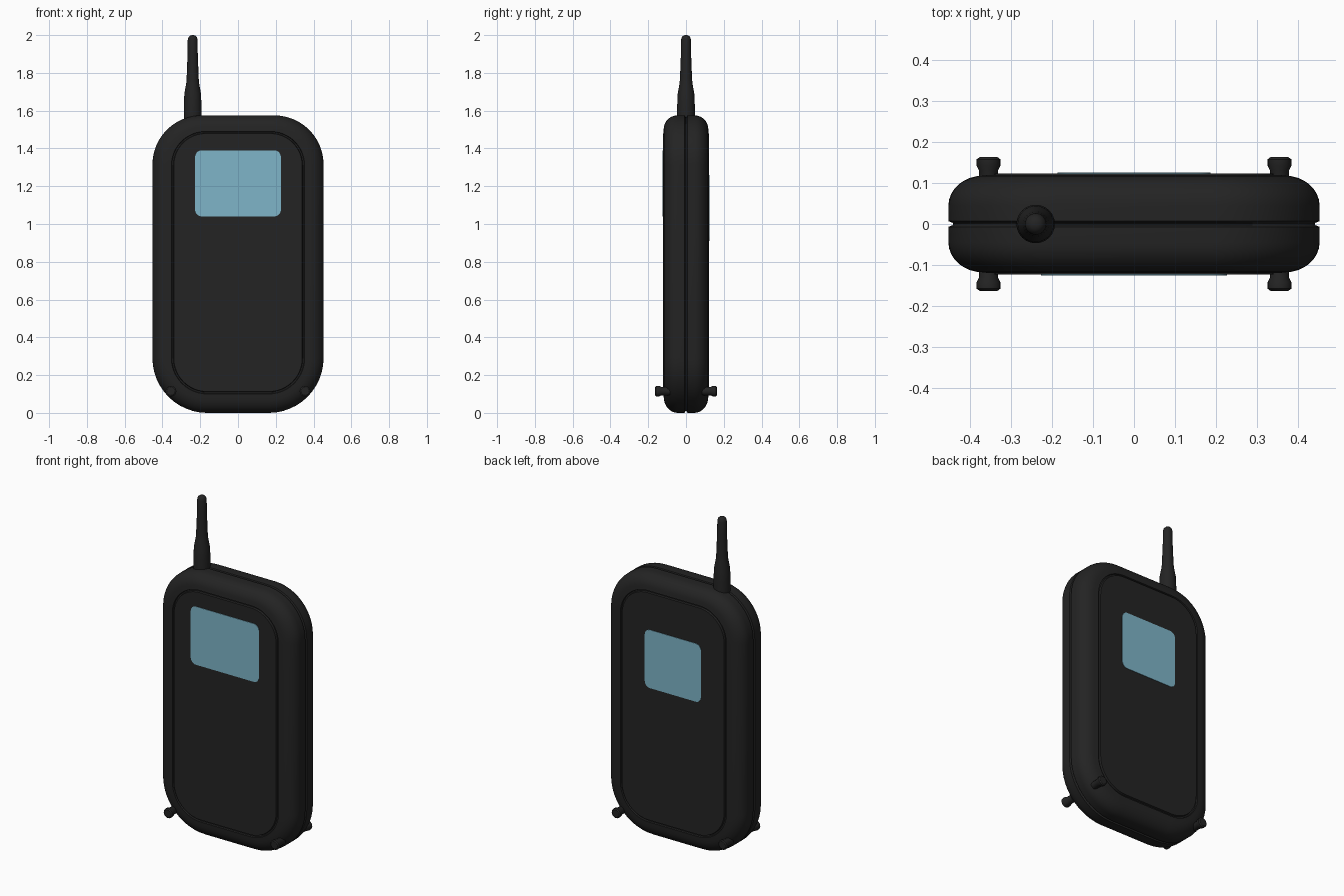
import bpy, bmesh, math
from mathutils import Vector

if "Cube" in bpy.data.objects:
    bpy.data.objects.remove(bpy.data.objects["Cube"])


def material(name, rgb):
    m = bpy.data.materials.new(name)
    m.diffuse_color = (*rgb, 1)
    m.use_nodes = True
    m.node_tree.nodes["Principled BSDF"].inputs["Base Color"].default_value = m.diffuse_color
    return m


BLACK = material("black_plastic", (0.017, 0.017, 0.017))
BLUE = material("blue_screen", (0.21, 0.46, 0.58))


def rounded_rect(x0, x1, z0, z1, r_top, r_bottom, y, n=12):
    """Points of a rounded rectangle in the XZ plane."""
    pts = []
    corners = ((x1, z1, -1, -1, r_top, 0), (x0, z1, 1, -1, r_top, 90),
               (x0, z0, 1, 1, r_bottom, 180), (x1, z0, -1, 1, r_bottom, 270))
    for cx, cz, sx, sz, r, start in corners:
        for i in range(n + 1):
            a = math.radians(start + 90 * i / n)
            pts.append(Vector((cx + sx * r + r * math.cos(a), y,
                               cz + sz * r + r * math.sin(a))))
    return pts


def loft(name, rings, mat, angle=30):
    """Skin a stack of rings and cap both ends."""
    bm = bmesh.new()
    loops = [[bm.verts.new(p) for p in ring] for ring in rings]
    for a, b in zip(loops, loops[1:]):
        for i in range(len(a)):
            j = (i + 1) % len(a)
            bm.faces.new((a[i], a[j], b[j], b[i]))
    bm.faces.new(loops[0])
    bm.faces.new(loops[-1])
    bmesh.ops.recalc_face_normals(bm, faces=bm.faces)
    me = bpy.data.meshes.new(name)
    bm.to_mesh(me)
    bm.free()
    me.materials.append(mat)
    ob = bpy.data.objects.new(name, me)
    bpy.context.collection.objects.link(ob)
    bpy.ops.object.select_all(action='DESELECT')
    ob.select_set(True)
    bpy.context.view_layer.objects.active = ob
    bpy.ops.object.shade_smooth_by_angle(angle=math.radians(angle))
    return ob


def circle(center, r, axis, n=24):
    pts = []
    for i in range(n):
        a = 2 * math.pi * i / n
        u, v = r * math.cos(a), r * math.sin(a)
        pts.append(Vector(center) + Vector((u, v, 0) if axis == 'Z' else (u, 0, v)))
    return pts


# Body half profile as (inset, depth): side seam, rounded edge, panel groove
half = [(0.012, 0.0), (0.010, 0.003), (0.0, 0.007), (0.0, 0.045)]
for i in range(1, 9):
    a = math.pi / 2 * i / 8
    half.append((0.085 * (1 - math.cos(a)), 0.045 + 0.073 * math.sin(a)))
half += [(0.100, 0.120), (0.103, 0.112), (0.110, 0.112), (0.113, 0.123)]
profile = [(d, -y) for d, y in reversed(half)] + half[1:]
loft("body", [rounded_rect(-0.453 + d, 0.453 - d, d, 1.575 - d * 0.85,
                           0.26 - d * 0.8, 0.29 - d, y)
              for d, y in profile], BLACK)

# Screens, front and back
for name, hw, z0, z1, s in (("front_screen", 0.227, 1.04, 1.39, -1),
                            ("back_screen", 0.187, 0.91, 1.26, 1)):
    loft(name, [rounded_rect(-hw, hw, z0, z1, 0.035, 0.035, s * y, 6)
                for y in (0.119, 0.1255)], BLUE)

# Antenna with thick sleeve, taper and round tip
antenna = [(0.047, 1.53), (0.047, 1.62), (0.044, 1.69), (0.034, 1.745),
           (0.032, 1.77), (0.027, 1.90), (0.026, 1.975), (0.022, 1.99),
           (0.013, 1.998), (0.004, 2.0)]
loft("antenna", [circle((-0.24, 0, z), r, 'Z') for r, z in antenna], BLACK, 50)

# Small flared pegs at the lower corners
for sx in (-1, 1):
    for sy in (-1, 1):
        side = ("left" if sx < 0 else "right") + ("_front" if sy < 0 else "_back")
        loft("peg_" + side,
             [circle((sx * 0.355, sy * y, 0.115), r, 'Y', 14)
              for y, r in ((0.085, 0.022), (0.13, 0.023), (0.142, 0.029),
                           (0.158, 0.029), (0.163, 0.022))], BLACK)
